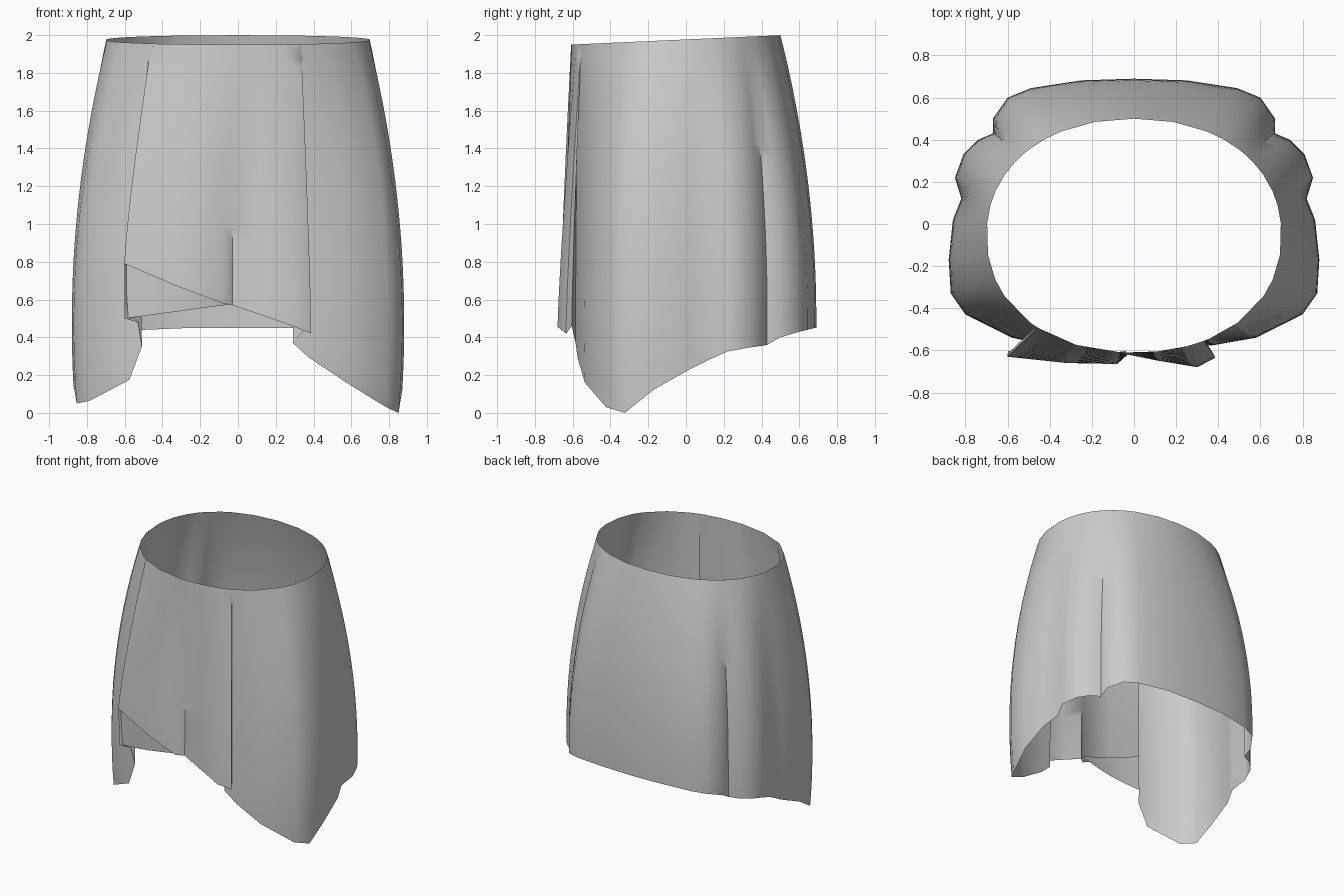
import bpy, bmesh, math

if "Cube" in bpy.data.objects:
    bpy.data.objects.remove(bpy.data.objects["Cube"])

# Hem outline, counter-clockwise from the left front pleat: x, y, hem height
FRONT = [(-.51, -.555, .35), (-.53, -.575, .48), (-.60, -.615, .50),
         (-.602, -.63, .79), (-.32, -.66, .67), (-.08, -.665, .58),
         (-.03, -.62, .57), (.12, -.65, .52), (.30, -.68, .455),
         (.387, -.635, .42), (.37, -.605, .46), (.29, -.585, .37)]
RIGHT = [(.38, -.575, .29), (.58, -.54, .16), (.80, -.43, .03), (.87, -.33, 0),
         (.88, -.17, .125), (.86, .02, .23), (.82, .12, .28), (.85, .22, .325),
         (.81, .33, .345), (.74, .40, .355), (.67, .43, .36), (.67, .50, .40),
         (.60, .60, .43), (.49, .645, .44), (.25, .682, .45)]
BACK = [(0, .69, .45)]
# Left side repeats the right, slightly higher at its tip
LEFT = [(-x, y, z + .05 * max(0, 1 - abs(y + .33) / .3)) for x, y, z in reversed(RIGHT)][:-1]
ROWS = 20
CY = -.055


def waist(x, y):
    """Point of the waist opening in the direction of a hem point."""
    n = 2.15
    dy = y - CY
    r = ((abs(x) / .70) ** n + (abs(dy) / .555) ** n) ** (-1 / n)
    wx, wy = x * r, CY + dy * r
    return wx, wy, 1.977 + .045 * wy


def column(x, y, z):
    """Curve from waist to hem; sides and back bulge, the front hangs straight."""
    wx, wy, wz = waist(x, y)
    front = max(0, min(1, (-y - .5) / .1))
    power = 2 - .75 * front
    length = min(1.5, wz - z)
    pts = []
    for i in range(ROWS + 1):
        h = wz + (z - wz) * i / ROWS
        t = (wz - h) / length
        s = 1 - abs(1 - t) ** power
        pts.append((wx + (x - wx) * s, wy + (y - wy) * s, h))
    return pts


def sheet(name, cols, closed):
    """Skin neighbouring columns with quads."""
    bm = bmesh.new()
    grid = [[bm.verts.new(p) for p in c] for c in cols]
    count = len(grid) if closed else len(grid) - 1
    for i in range(count):
        a, b = grid[i], grid[(i + 1) % len(grid)]
        for j in range(len(a) - 1):
            bm.faces.new((a[j], a[j + 1], b[j + 1], b[j]))
    mesh = bpy.data.meshes.new(name)
    bm.to_mesh(mesh)
    bm.free()
    obj = bpy.data.objects.new(name, mesh)
    bpy.context.collection.objects.link(obj)
    bpy.ops.object.select_all(action='DESELECT')
    obj.select_set(True)
    bpy.context.view_layer.objects.active = obj
    bpy.ops.object.shade_smooth_by_angle(angle=math.radians(45))
    return obj


# Skirt body with pleats
sheet("skirt", [column(*p) for p in FRONT + RIGHT + BACK + LEFT], True)

# Tucked layer showing below the slanted front hem
flap = []
for k in range(7):
    u = k / 6
    x = -.598 + .56 * u
    top, low = .80 - .21 * u, .50 + .075 * u
    y = -.61 - .03 * math.sin(math.pi * u)
    flap.append([(x, y + .008 * v, top + (low - top) * v) for v in (0, .33, .67, 1)])
sheet("under_flap", flap, False)
